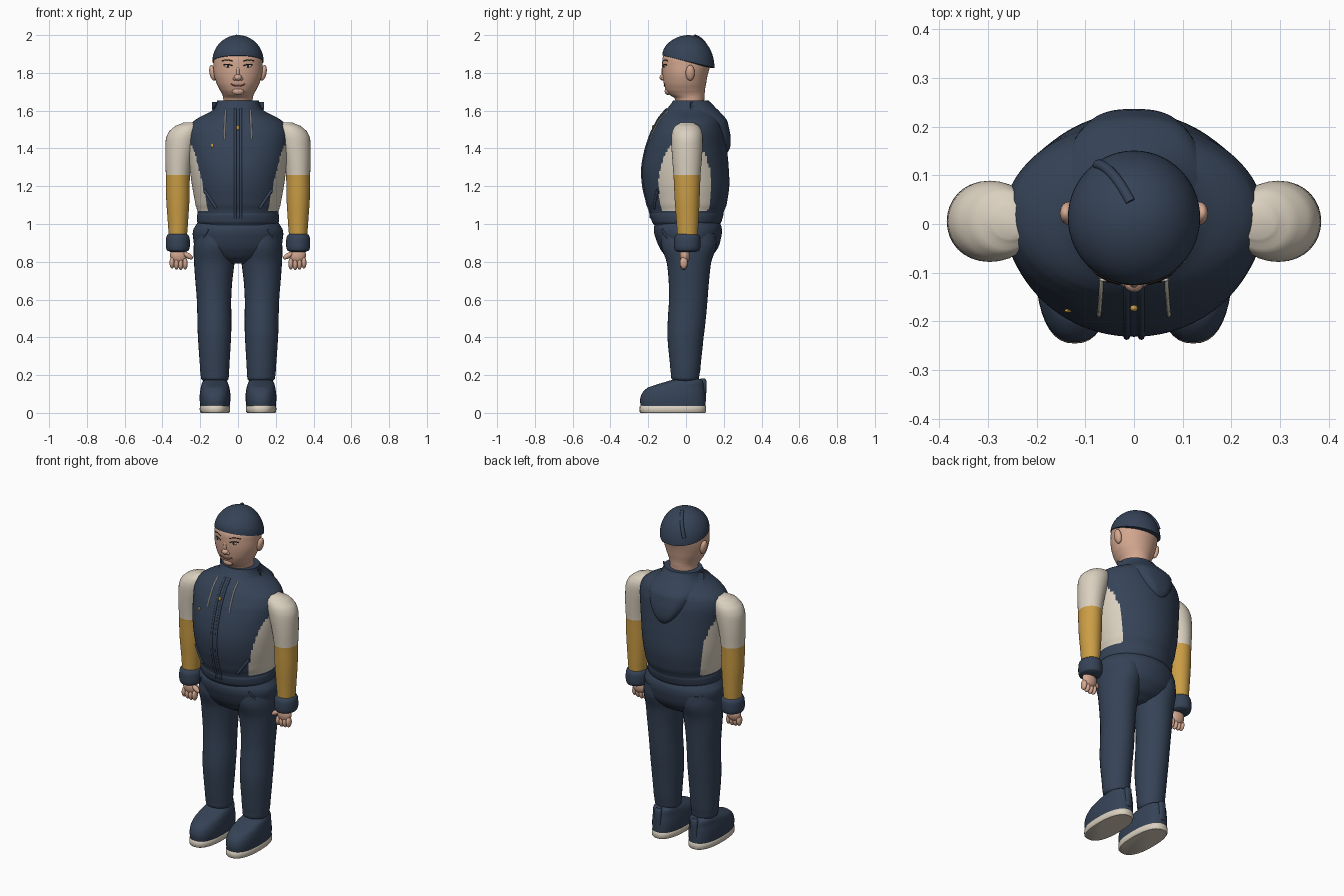
import bpy, bmesh, math
from mathutils import Vector

old = bpy.data.objects.get("Cube")
if old:
    bpy.data.objects.remove(old)


def material(name, rgb):
    m = bpy.data.materials.new(name)
    m.use_nodes = True
    m.diffuse_color = (*rgb, 1)
    bsdf = next(n for n in m.node_tree.nodes if n.type == "BSDF_PRINCIPLED")
    bsdf.inputs["Base Color"].default_value = (*rgb, 1)
    return m


NAVY = material("navy cloth", (.036, .056, .095))
CREAM = material("cream cloth", (.70, .63, .52))
GOLD = material("golden cloth", (.60, .34, .06))
SKIN = material("skin", (.66, .39, .28))
DARK = material("dark brown", (.03, .018, .012))
WHITE = material("eye white", (.75, .72, .68))
LIP = material("lip", (.36, .13, .09))


def finish(name, bm, mats, angle=50):
    bmesh.ops.recalc_face_normals(bm, faces=bm.faces)
    me = bpy.data.meshes.new(name)
    bm.to_mesh(me)
    bm.free()
    ob = bpy.data.objects.new(name, me)
    bpy.context.collection.objects.link(ob)
    for m in mats:
        me.materials.append(m)
    bpy.ops.object.select_all(action="DESELECT")
    ob.select_set(True)
    bpy.context.view_layer.objects.active = ob
    bpy.ops.object.shade_smooth_by_angle(angle=math.radians(angle))
    return ob


def dense(rings, sub):
    """Catmull-Rom between rings given as (z, x0, x1, y0, y1)."""
    out = []
    for i in range(len(rings) - 1):
        a, b, c, d = (rings[max(0, min(len(rings) - 1, i + k))] for k in (-1, 0, 1, 2))
        for s in range(sub):
            t = s / sub
            out.append([q + t * (r - q) if j == 0 else
                        .5 * (2 * q + (r - p) * t + (2 * p - 5 * q + 4 * r - w) * t * t
                              + (3 * q - p - 3 * r + w) * t ** 3)
                        for j, (p, q, r, w) in enumerate(zip(a, b, c, d))])
    return out + [list(rings[-1])]


def loft(name, rings, mats, side=1, n=32, sub=4, power=2, paint=None, warp=None):
    bm = bmesh.new()
    loops = []
    for z, x0, x1, y0, y1 in dense(rings, sub):
        loop = []
        for k in range(n):
            a = math.tau * k / n
            c, s = (math.copysign(abs(f) ** (2 / power), f) for f in (math.cos(a), math.sin(a)))
            p = Vector((side * ((x0 + x1) / 2 + c * (x1 - x0) / 2), (y0 + y1) / 2 + s * (y1 - y0) / 2, z))
            loop.append(bm.verts.new(warp(p) if warp else p))
        loops.append(loop)
    for lo, hi in zip(loops, loops[1:]):
        for k in range(n):
            bm.faces.new((lo[k], lo[k - 1], hi[k - 1], hi[k]))
    bm.faces.new(loops[0])
    bm.faces.new(loops[-1])
    if paint:
        for f in bm.faces:
            f.material_index = paint(f.calc_center_median())
    return finish(name, bm, mats)


def surface_y(rings, x, z, back=False):
    """Depth of a lofted body's front or back at x, z."""
    d = sorted(dense(rings, 4))
    lo, hi = next(((a, b) for a, b in zip(d, d[1:]) if a[0] <= z <= b[0]), (d[-2], d[-1]))
    t = (z - lo[0]) / (hi[0] - lo[0])
    _, x0, x1, y0, y1 = (a + t * (b - a) for a, b in zip(lo, hi))
    h = math.sqrt(max(0, 1 - (2 * x / (x1 - x0)) ** 2)) * (y1 - y0) / 2
    return (y0 + y1) / 2 + (h if back else -h)


def ball(name, center, radii, mat, tilt=0):
    bm = bmesh.new()
    bmesh.ops.create_uvsphere(bm, u_segments=20, v_segments=12, radius=1)
    bmesh.ops.scale(bm, vec=radii, verts=bm.verts)
    ob = finish(name, bm, [mat])
    ob.location, ob.rotation_euler = center, (0, tilt, 0)


def tube(name, points, radius, mat):
    cu = bpy.data.curves.new(name, "CURVE")
    cu.dimensions, cu.bevel_depth, cu.bevel_resolution, cu.use_fill_caps = "3D", radius, 2, True
    sp = cu.splines.new("POLY")
    sp.points.add(len(points) - 1)
    for p, co in zip(sp.points, points):
        p.co = (*co, 1)
    cu.materials.append(mat)
    ob = bpy.data.objects.new(name, cu)
    bpy.context.collection.objects.link(ob)
    bpy.ops.object.select_all(action="DESELECT")
    ob.select_set(True)
    bpy.context.view_layer.objects.active = ob
    bpy.ops.object.convert(target="MESH")
    bpy.ops.object.shade_smooth_by_angle(angle=math.radians(50))


def trim(name, rings, start, end, radius, mat, sag=0, steps=14):
    """Cord laid on a body's front from start to end, both (x, z)."""
    pts = []
    for i in range(steps + 1):
        t = i / steps
        x = start[0] + t * (end[0] - start[0])
        z = start[1] + t * (end[1] - start[1]) - sag * 4 * t * (1 - t)
        pts.append((x, surface_y(rings, x, z), z))
    tube(name, pts, radius, mat)


def centred(*rows):
    return [(z, -w, w, y0, y1) for z, w, y0, y1 in rows]


# Jacket body with cream side panels
jacket = centred((.995, .205, -.17, .175), (1.01, .216, -.18, .187), (1.045, .217, -.188, .197),
                 (1.06, .214, -.188, .199), (1.1, .225, -.203, .215), (1.2, .243, -.226, .229),
                 (1.3, .256, -.231, .226), (1.4, .265, -.212, .217), (1.48, .268, -.185, .208),
                 (1.53, .25, -.16, .197), (1.56, .212, -.143, .187), (1.6, .138, -.11, .16),
                 (1.625, .117, -.088, .14), (1.655, .11, -.068, .122))


def panel(c):
    half = .14 * math.sqrt(max(0, 1 - ((c.z - 1.2) / .25) ** 2))
    return int(c.z > 1.065 and abs(c.x) > .1 and abs(c.y + .005) < half)


loft("jacket_body", jacket, [NAVY, CREAM], n=144, sub=5, paint=panel)

# Hood lying on the back
bm = bmesh.new()
grid = []
for j in range(25):
    t = j / 24
    w, z = .135 * (1 - t ** 2.6) ** .75 + .002, 1.645 - .27 * t
    row = []
    for i in range(25):
        u = i / 12 - 1
        lift = .03 * (1 - u ** 6) * (1 - t ** 10) * min(1, .25 + 2 * t) - .004
        row.append(bm.verts.new((u * w, surface_y(jacket, u * w, z, True) + lift, z)))
    grid.append(row)
for a, b in zip(grid, grid[1:]):
    for i in range(24):
        bm.faces.new((a[i], a[i + 1], b[i + 1], b[i]))
finish("hood", bm, [NAVY], 70)

# Zip, pull and chest tab
for s in (-1, 1):
    trim("zip_edge", jacket, (s * .015, 1.03), (s * .015, 1.61), .007, NAVY, steps=24)
    trim("drawstring", jacket, (s * .066, 1.6), (s * .072, 1.45), .004, CREAM)
    trim("jacket_pocket", jacket, (s * .178, 1.18), (s * .115, 1.085), .009, NAVY)
ball("zip_pull", (0, surface_y(jacket, 0, 1.51) - .004, 1.51), (.008, .007, .014), GOLD)
ball("chest_tab", (-.135, surface_y(jacket, -.135, 1.415), 1.415), (.008, .004, .011), GOLD)

# Trousers
pelvis = centred((.79, .08, -.05, .07), (.82, .15, -.1, .125), (.87, .222, -.138, .168),
                 (.93, .238, -.162, .186), (.965, .238, -.17, .19), (.99, .225, -.168, .186),
                 (1.03, .2, -.155, .17))
loft("trouser_seat", pelvis, [NAVY], n=56)
leg = [(.165, .06, .18, -.06, .06), (.18, .05, .195, -.077, .068), (.22, .047, .2, -.082, .075),
       (.4, .037, .212, -.098, .093), (.5, .035, .215, -.096, .105), (.6, .036, .218, -.09, .114),
       (.7, .03, .226, -.092, .122), (.8, .018, .233, -.103, .134), (.88, .012, .235, -.13, .16),
       (.95, .02, .225, -.13, .16)]

# Sleeves, cuffs, shoes
arm = [(.9, .272, .365, -.045, .06), (1.0, .265, .371, -.05, .066), (1.13, .257, .38, -.06, .072),
       (1.26, .254, .382, -.066, .077), (1.36, .238, .385, -.074, .085), (1.45, .21, .382, -.078, .089),
       (1.49, .2, .365, -.073, .084), (1.52, .2, .33, -.058, .068), (1.537, .215, .29, -.03, .04)]
cuff = [(.853, .275, .36, -.045, .055), (.86, .261, .376, -.058, .071), (.88, .255, .382, -.063, .077),
        (.925, .256, .381, -.062, .076), (.942, .263, .374, -.055, .069), (.95, .275, .36, -.045, .055)]
shoe = [(.035, .044, .2, -.24, .103), (.07, .04, .203, -.243, .103), (.105, .041, .202, -.232, .101),
        (.135, .046, .197, -.2, .097), (.155, .052, .192, -.14, .095), (.17, .06, .184, -.09, .09),
        (.18, .075, .17, -.06, .075)]
sole = [(0, .047, .197, -.24, .102), (.006, .042, .202, -.245, .106), (.034, .042, .202, -.245, .106),
        (.042, .05, .194, -.238, .1)]
heel_tab = [(.06, .1, .142, .07, .106), (.17, .1, .142, .07, .108), (.182, .108, .134, .078, .1)]

for s, side in ((1, "left_"), (-1, "right_")):
    loft(side + "trouser_leg", leg, [NAVY], s)
    loft(side + "sleeve", arm, [CREAM, GOLD], s, paint=lambda c: int(c.z < 1.26))
    loft(side + "cuff", cuff, [NAVY], s)
    loft(side + "shoe", shoe, [NAVY], s, n=40, power=2.4)
    loft(side + "sole", sole, [CREAM], s, n=40, sub=2, power=2.4)
    loft(side + "heel_tab", heel_tab, [NAVY], s, n=16, power=3)
    trim(side + "trouser_pocket", pelvis, (s * .158, .972), (s * .185, .925), .006, NAVY)
    # Hand
    ball(side + "palm", (s * .314, -.006, .835), (.046, .027, .046), SKIN)
    for i in range(4):
        ball(side + "finger", (s * (.28 + .023 * i), -.012, .793 - .006 * math.sin(i + .5)),
             (.0135, .021, .031), SKIN)
    ball(side + "thumb", (s * .266, -.018, .833), (.014, .015, .031), SKIN, s * 1.0)

# Head and neck
head = centred((1.62, .079, -.052, .095), (1.665, .078, -.06, .097), (1.685, .083, -.088, .099),
               (1.705, .094, -.105, .1), (1.74, .112, -.117, .106), (1.79, .127, -.124, .115),
               (1.84, .13, -.126, .128), (1.89, .126, -.12, .128), (1.93, .095, -.08, .1))
loft("head", head, [SKIN], n=56)
ball("nose", (0, -.12, 1.776), (.021, .02, .017), SKIN)
ball("nose_bridge", (0, -.117, 1.805), (.011, .014, .034), SKIN)
ball("chin", (0, -.095, 1.703), (.032, .018, .02), SKIN)
trim("mouth", head, (-.038, 1.742), (.038, 1.742), .004, LIP, sag=.011)
for s in (-1, 1):
    ball("ear", (s * .134, .022, 1.8), (.017, .024, .042), SKIN, s * .2)
    ball("nostril_wing", (s * .017, -.118, 1.77), (.011, .012, .01), SKIN)
    ball("eye", (s * .053, surface_y(head, .053, 1.836), 1.836), (.02, .004, .007), WHITE, -s * .05)
    ball("iris", (s * .053, surface_y(head, .053, 1.836) - .002, 1.836), (.007, .004, .007), DARK)
    trim("upper_lid", head, (s * .03, 1.838), (s * .077, 1.842), .003, DARK, sag=-.005)
    trim("eyebrow", head, (s * .03, 1.862), (s * .085, 1.863), .0025, DARK, sag=-.006)


# Snug cap, lower at the back
def tilt_brim(p):
    base = 1.863 - .24 * p.y
    return Vector((p.x, p.y, base + (p.z - 1.85) / .15 * (2 - base)))


dome = centred((1.845, .122, -.108, .134))
for i in range(15):
    a = math.radians(6.2 * i)
    c = math.cos(a)
    dome += centred((1.85 + .15 * math.sin(a), .136 * c, .013 - .138 * c, .013 + .138 * c))
loft("cap", dome, [NAVY], n=56, sub=1, warp=tilt_brim)
strap = []
for i in range(11):
    t = i / 10
    x, y = -.074 + .067 * t, .122 - .077 * t ** 1.7
    r = math.hypot(x / .136, (y - .013) / .138)
    strap.append(tilt_brim(Vector((x, y, 1.85 + .15 * math.sqrt(max(0, 1 - r * r)) - .003))))
tube("cap_strap", strap, .011, NAVY)
